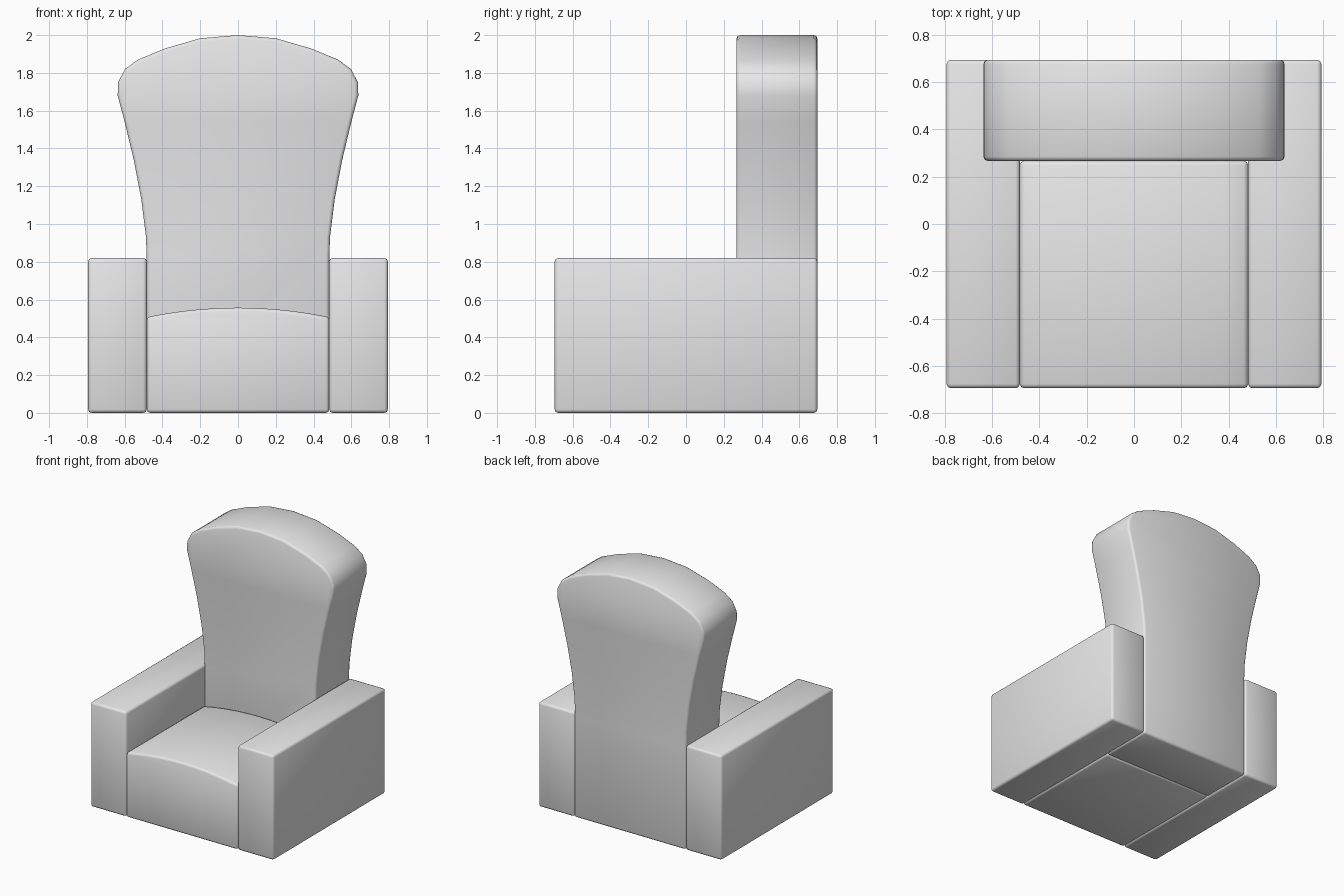
import bpy
import bmesh

cube = bpy.data.objects.get("Cube")
if cube:
    bpy.data.objects.remove(cube, do_unlink=True)

# One upholstery colour
fabric = bpy.data.materials.new("grey_fabric")
fabric.use_nodes = True
GREY = (0.8, 0.8, 0.8, 1)
fabric.diffuse_color = GREY
fabric.node_tree.nodes["Principled BSDF"].inputs["Base Color"].default_value = GREY

HALF_DEPTH = 0.695
SEAT_HALF = 0.483
BACK_FRONT = 0.267


def mirrored(half):
    """Complete a right-hand outline, running from bottom to top centre."""
    return half + [(-x, z) for x, z in reversed(half) if x > 0]


def cushion(name, outline, y_front, y_back):
    """Extrude an x-z outline along y and soften its edges."""
    bm = bmesh.new()
    face = bm.faces.new([bm.verts.new((x, y_front, z)) for x, z in outline])
    ext = bmesh.ops.extrude_face_region(bm, geom=[face])
    moved = [v for v in ext["geom"] if isinstance(v, bmesh.types.BMVert)]
    bmesh.ops.translate(bm, verts=moved, vec=(0, y_back - y_front, 0))
    bmesh.ops.recalc_face_normals(bm, faces=bm.faces[:])
    for f in bm.faces:
        f.smooth = True
    mesh = bpy.data.meshes.new(name)
    bm.to_mesh(mesh)
    bm.free()
    mesh.materials.append(fabric)
    obj = bpy.data.objects.new(name, mesh)
    bpy.context.collection.objects.link(obj)
    bevel = obj.modifiers.new("soft_edges", "BEVEL")
    bevel.width = 0.018
    bevel.segments = 2
    bevel.limit_method = "ANGLE"
    bevel.angle_limit = 0.8
    return obj


# Arms
for side, name in ((1, "left_arm"), (-1, "right_arm")):
    inner, outer = side * SEAT_HALF, side * 0.793
    cushion(name, [(inner, 0), (outer, 0), (outer, 0.82), (inner, 0.82)],
            -HALF_DEPTH, HALF_DEPTH)

# Seat with a gently crowned top
crown = [(SEAT_HALF * t, 0.557 - 0.05 * t * t) for t in (1, 0.8, 0.6, 0.4, 0.2, 0)]
cushion("seat", mirrored([(SEAT_HALF, 0)] + crown), -HALF_DEPTH, BACK_FRONT)

# Flared backrest with a rounded crest
back = [(SEAT_HALF, 0), (SEAT_HALF, 0.8), (0.487, 0.93), (0.512, 1.13),
        (0.552, 1.34), (0.6, 1.54), (0.637, 1.68), (0.635, 1.75),
        (0.598, 1.82), (0.53, 1.87), (0.385, 1.93), (0.2, 1.983), (0, 2)]
cushion("backrest", mirrored(back), BACK_FRONT, HALF_DEPTH)
